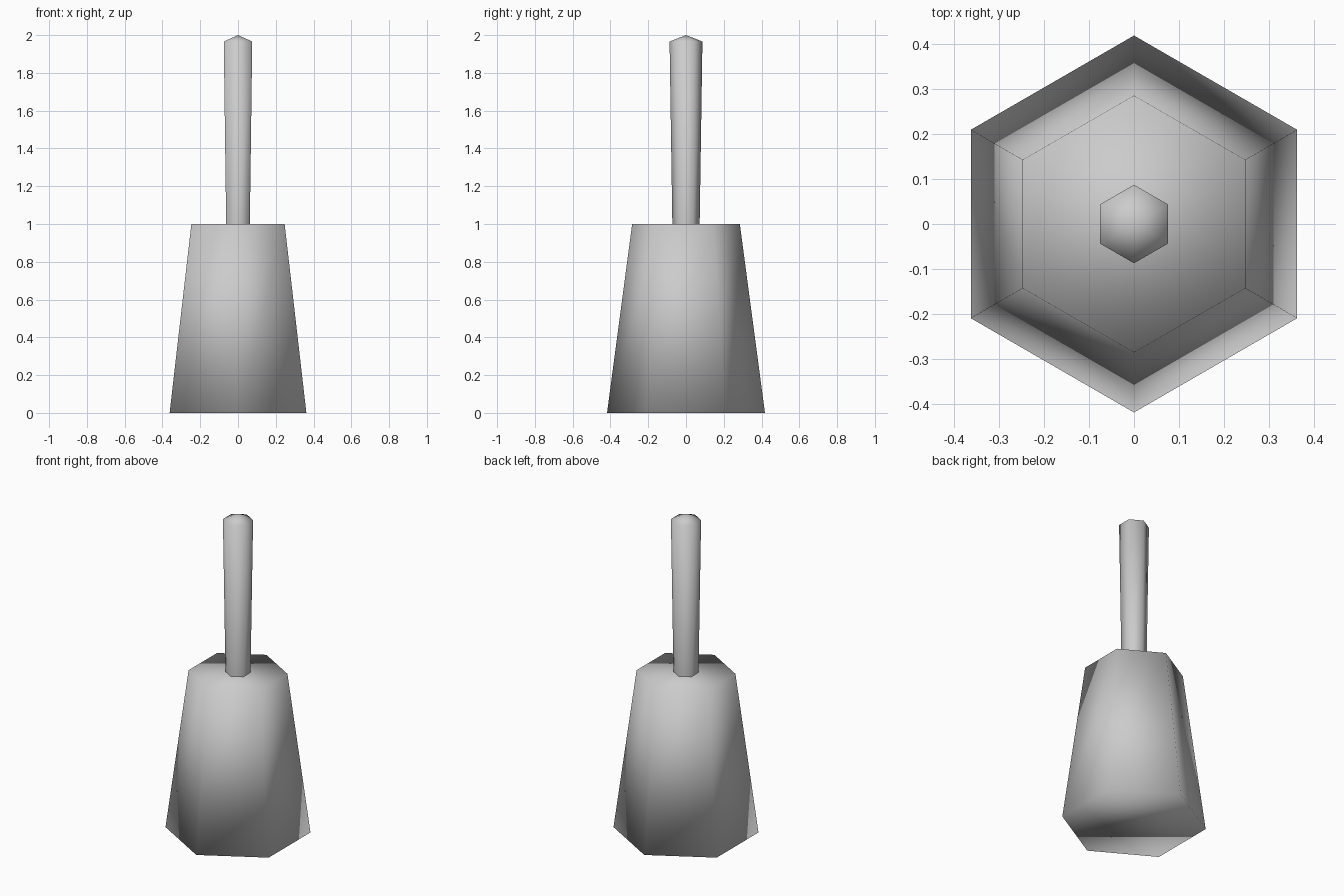
import bpy, bmesh
from math import sin, cos, radians

SIDES = 6

cube = bpy.data.objects.get("Cube")
if cube:
    bpy.data.objects.remove(cube, do_unlink=True)

grey = bpy.data.materials.new("plain grey")
grey.use_nodes = True
colour = (0.6, 0.6, 0.6, 1)
grey.diffuse_color = colour
grey.node_tree.nodes["Principled BSDF"].inputs["Base Color"].default_value = colour


def hex_part(name, rings, cap_bottom=False, cap_top=False, tip=None):
    """Skin hexagonal rings of (radius, height), with corners on the y axis."""
    bm = bmesh.new()
    loops = []
    for radius, z in rings:
        angles = [radians(90 + 360 * i / SIDES) for i in range(SIDES)]
        loops.append([bm.verts.new((radius * cos(a), radius * sin(a), z)) for a in angles])
    for low, high in zip(loops, loops[1:]):
        for i in range(SIDES):
            j = (i + 1) % SIDES
            bm.faces.new((low[i], low[j], high[j], high[i]))
    if cap_bottom:
        bm.faces.new(loops[0][::-1])
    if cap_top:
        bm.faces.new(loops[-1])
    if tip is not None:
        apex = bm.verts.new((0, 0, tip))
        for i in range(SIDES):
            bm.faces.new((loops[-1][i], loops[-1][(i + 1) % SIDES], apex))
    # Smooth shading runs across every edge
    for face in bm.faces:
        face.smooth = True
    mesh = bpy.data.meshes.new(name)
    bm.to_mesh(mesh)
    bm.free()
    mesh.materials.append(grey)
    obj = bpy.data.objects.new(name, mesh)
    bpy.context.collection.objects.link(obj)
    return obj


# Tapered solid body
hex_part("body", [(0.418, 0), (0.285, 1)], cap_bottom=True, cap_top=True)

# Handle widening upwards to a shallow point, its foot sunk in the body
hex_part("handle", [(0.072, 0.98), (0.087, 1.966)], tip=2.0)
